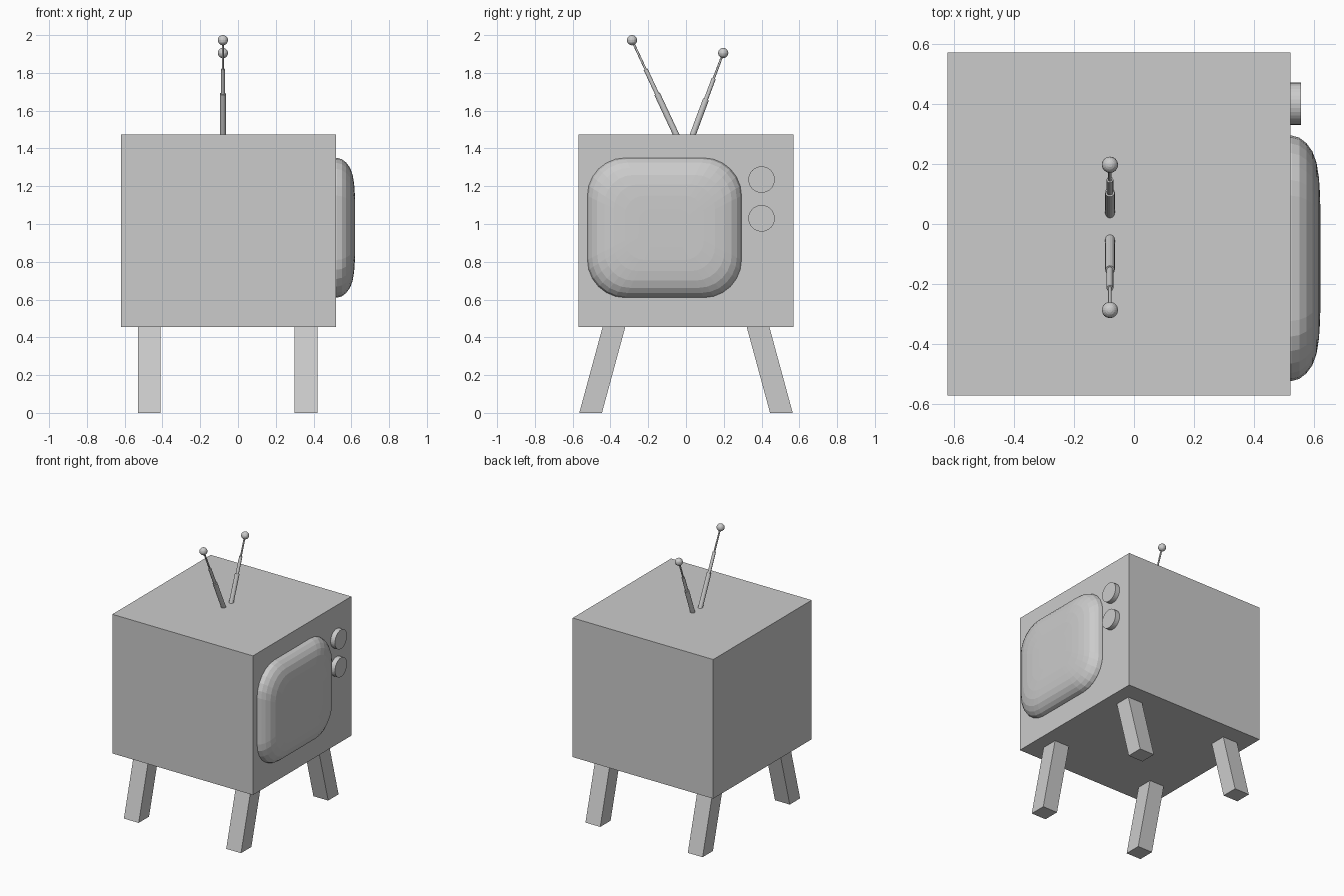
import bpy, bmesh, math
from mathutils import Vector

if "Cube" in bpy.data.objects:
    bpy.data.objects.remove(bpy.data.objects["Cube"])


def finish(name, bm):
    bmesh.ops.recalc_face_normals(bm, faces=bm.faces)
    mesh = bpy.data.meshes.new(name)
    bm.to_mesh(mesh)
    bm.free()
    ob = bpy.data.objects.new(name, mesh)
    bpy.context.collection.objects.link(ob)
    return ob


def block(name, lo, hi, lean=0.0):
    """Box between two corners; its top is shifted by lean along y."""
    lo, hi = Vector(lo), Vector(hi)
    bm = bmesh.new()
    bmesh.ops.create_cube(bm, size=1)
    for v in bm.verts:
        top = v.co.z > 0
        v.co = [lo[i] + (v.co[i] + 0.5) * (hi[i] - lo[i]) for i in range(3)]
        if top:
            v.co.y += lean
    return finish(name, bm)


def rod(name, a, b, radius, sides):
    """Cylinder from a to b."""
    a, b = Vector(a), Vector(b)
    bm = bmesh.new()
    bmesh.ops.create_cone(bm, cap_ends=True, segments=sides, radius1=radius,
                          radius2=radius, depth=(b - a).length)
    ob = finish(name, bm)
    ob.location = (a + b) / 2
    ob.rotation_euler = (b - a).to_track_quat('Z', 'Y').to_euler()
    return ob


def ball(name, centre, radius):
    bm = bmesh.new()
    bmesh.ops.create_uvsphere(bm, u_segments=16, v_segments=10, radius=radius)
    ob = finish(name, bm)
    ob.location = centre
    return ob


# Cabinet
block("cabinet", (-0.62, -0.57, 0.455), (0.52, 0.57, 1.475))

# Splayed legs
for end, x in (("rear", -0.47), ("front", 0.36)):
    for side, s in (("left", -1), ("right", 1)):
        block(f"{end}_{side}_leg", (x - 0.06, s * 0.505 - 0.06, 0),
              (x + 0.06, s * 0.505 + 0.06, 0.46), lean=-s * 0.125)

# Bulging screen: stacked rounded rectangles that shrink towards the viewer
bm = bmesh.new()
rings = []
for inset, x in ((0, 0.50), (0, 0.525), (0.007, 0.55), (0.025, 0.573), (0.052, 0.593),
                 (0.09, 0.607), (0.14, 0.615), (0.2, 0.619), (0.27, 0.62)):
    r = max(0.20 - inset * 0.5, 0.06)
    hw, hh = 0.408 - inset - r, 0.37 - inset - r
    ring = []
    for corner in range(4):
        sy, sz = ((1, 1), (-1, 1), (-1, -1), (1, -1))[corner]
        for k in range(7):
            t = math.radians(90 * corner + 15 * k)
            ring.append(bm.verts.new((x, -0.114 + sy * hw + r * math.cos(t),
                                      0.98 + sz * hh + r * math.sin(t))))
    rings.append(ring)
for a, b in zip(rings, rings[1:]):
    for i in range(len(a)):
        j = (i + 1) % len(a)
        bm.faces.new((a[i], a[j], b[j], b[i]))
bm.faces.new(rings[0])
bm.faces.new(rings[-1])
finish("screen", bm)

# Control knobs
for name, z in (("upper_knob", 1.235), ("lower_knob", 1.03)):
    rod(name, (0.50, 0.40, z), (0.555, 0.40, z), 0.07, 32)

# Telescopic aerials with ball tips
for side, base, tip in (("left", (-0.08, -0.053, 1.475), (-0.08, -0.286, 1.973)),
                        ("right", (-0.08, 0.037, 1.475), (-0.08, 0.197, 1.905))):
    base, tip = Vector(base), Vector(tip)
    stages = ((-0.04, 0.43, 0.016), (0.43, 0.69, 0.011), (0.69, 1.0, 0.006))
    for n, (t0, t1, radius) in enumerate(stages, 1):
        rod(f"{side}_aerial_stage_{n}", base.lerp(tip, t0), base.lerp(tip, t1), radius, 16)
    ball(f"{side}_aerial_tip", tip, 0.027)
